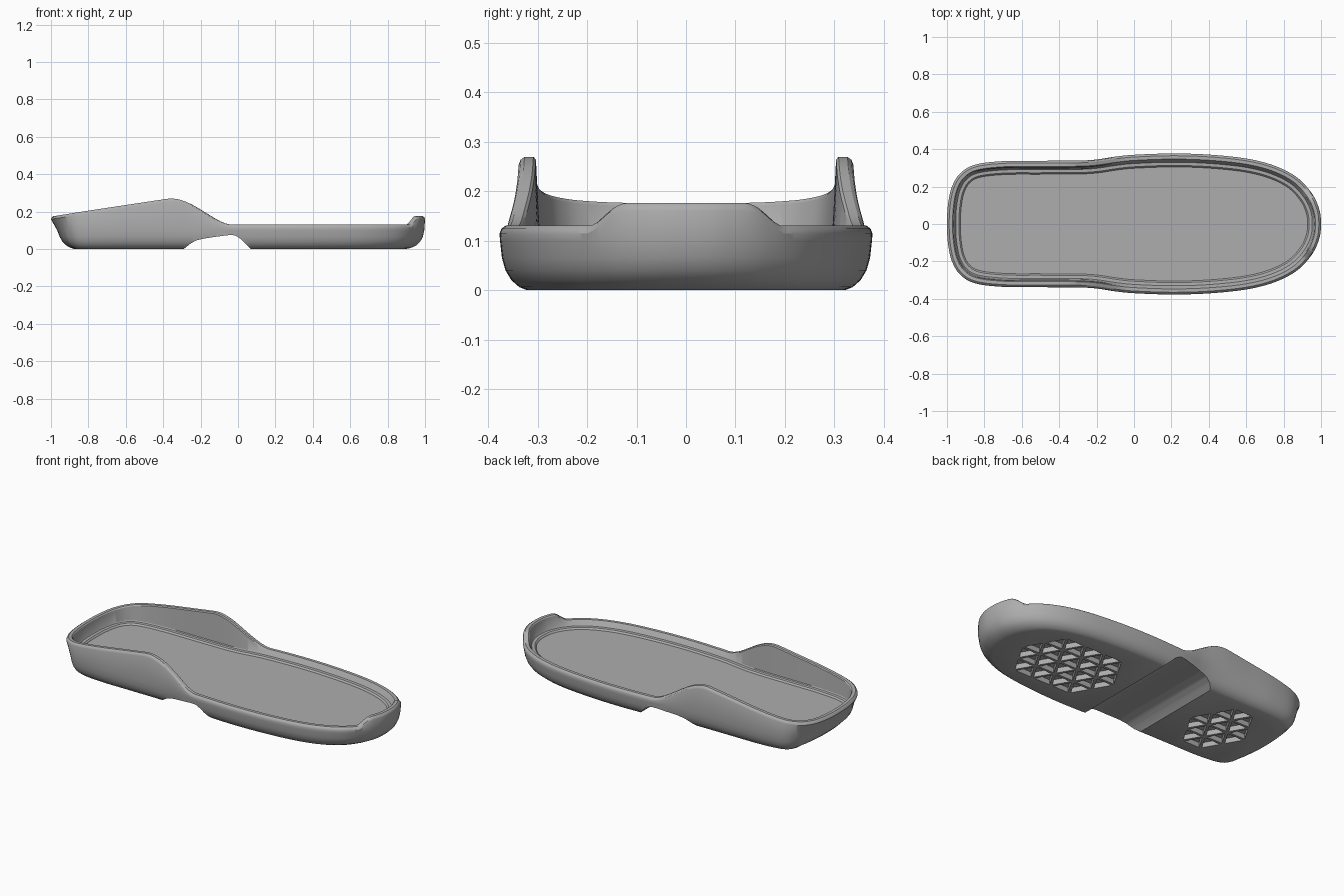
import bpy, bmesh, math
from mathutils import Vector

cube = bpy.data.objects.get("Cube")
if cube:
    bpy.data.objects.remove(cube, do_unlink=True)

# One grey material
grey = bpy.data.materials.new("mid_grey")
grey.use_nodes = True
color = (0.42, 0.42, 0.42, 1)
grey.diffuse_color = color
grey.node_tree.nodes["Principled BSDF"].inputs["Base Color"].default_value = color


def smooth(a, b, x):
    t = min(max((x - a) / (b - a), 0), 1)
    return t * t * (3 - 2 * t)


def rim_height(x):
    """High heel cup, low forefoot rim and a small toe bumper."""
    s = smooth(-0.38, -0.03, x)
    cup = 0.175 + 0.15 * (x + 1)
    return cup * (1 - s) + 0.13 * s + 0.046 * smooth(0.92, 0.975, x)


# Half outline from heel to toe, mirrored into a closed smooth curve
half = [(-1, 0), (-.995, .1), (-.975, .195), (-.93, .27), (-.85, .317),
        (-.7, .336), (-.5, .338), (-.3, .339), (-.2, .345), (-.1, .36),
        (0, .37), (.2, .377), (.4, .371), (.6, .35), (.75, .312),
        (.87, .25), (.95, .165), (.99, .08), (1, 0)]
ctrl = [Vector(p) for p in half]
ctrl += [Vector((x, -y)) for x, y in reversed(half[1:-1])]
STEPS = 8
outline = []
for i in range(len(ctrl)):
    a, b, c, d = (ctrl[(i + k - 1) % len(ctrl)] for k in range(4))
    for k in range(STEPS):
        t = k / STEPS
        outline.append(0.5 * (2 * b + (c - a) * t + (2 * a - 5 * b + 4 * c - d) * t ** 2
                              + (3 * b - a - 3 * c + d) * t ** 3))
count = len(outline)
normals = []
for i in range(count):
    t = (outline[(i + 1) % count] - outline[i - 1]).normalized()
    normals.append(Vector((-t.y, t.x)))

# Outer wall: height, then inset at the sides, heel and toe
outer = [(0, .055, .125, .1), (.006, .04, .105, .075), (.02, .024, .08, .045),
         (.04, .012, .06, .025), (.065, .005, .047, .012), (.1, .001, .033, .004)]
# Upper rim: inset, height below the rim top
rim = [(0, .016), (.004, .006), (.012, 0), (.03, 0), (.035, .006)]
# Inner wall, ledge and footbed: inset, height
inner = [(.043, .105), (.047, .1), (.064, .099), (.069, .095), (.072, .09)]

bm = bmesh.new()
rings = []


def add_ring(inset, height):
    ring = []
    for p, n in zip(outline, normals):
        q = p - n * inset(n)
        ring.append(bm.verts.new((q.x, q.y, height(p.x))))
    rings.append(ring)


def wall_inset(side, heel, toe):
    return lambda n: side + ((heel if n.x < 0 else toe) - side) * n.x ** 2


for z, side, heel, toe in outer:
    add_ring(wall_inset(side, heel, toe), lambda x: z)
for inset, drop in rim:
    add_ring(lambda n: inset, lambda x: rim_height(x) - drop)
for inset, z in inner:
    add_ring(lambda n: inset, lambda x: z)
for low, high in zip(rings, rings[1:]):
    for i in range(count):
        j = (i + 1) % count
        bm.faces.new((low[i], low[j], high[j], high[i]))
bm.faces.new(rings[0])
bm.faces.new(rings[-1])
bmesh.ops.recalc_face_normals(bm, faces=bm.faces)


def make_object(name, mesh_bm):
    mesh = bpy.data.meshes.new(name)
    mesh_bm.to_mesh(mesh)
    mesh_bm.free()
    obj = bpy.data.objects.new(name, mesh)
    bpy.context.collection.objects.link(obj)
    mesh.materials.append(grey)
    return obj


sole = make_object("shoe_sole", bm)


def add_prism(target, points, shift):
    base = [target.verts.new(p) for p in points]
    top = [target.verts.new(Vector(p) + Vector(shift)) for p in points]
    n = len(base)
    faces = [target.faces.new(base), target.faces.new(top)]
    for i in range(n):
        j = (i + 1) % n
        faces.append(target.faces.new((base[i], base[j], top[j], top[i])))
    bmesh.ops.recalc_face_normals(target, faces=faces)


# Arch groove across the underside
cut = bmesh.new()
arch = [(-.3, -.1), (-.3, -.01), (-.285, .004), (-.255, .028), (-.225, .045),
        (-.18, .056), (-.12, .065), (-.06, .073), (-.03, .075), (-.01, .07),
        (.015, .053), (.06, .008), (.08, -.01), (.08, -.1)]
add_prism(cut, [(x, -.6, z) for x, z in arch], (0, 1.2, 0))

# Triangular tread pockets under the forefoot and heel
SIDE = 0.13
ROW = SIDE * math.sqrt(3) / 2
for cx, rx, ry in ((.46, .34, .23), (-.585, .2, .2)):
    for row in range(-3, 3):
        for col in range(-5, 6):
            for up in (0, 1):
                x = (col + 0.5 * (row % 2) + 0.5 * (1 - up)) * SIDE
                y = (row + (1 if up else 2) / 3) * ROW
                if (x / rx) ** 2 + (y / ry) ** 2 > 1:
                    continue
                tri = []
                for k in range(3):
                    ang = math.radians((90 if up else -90) + 120 * k)
                    r = SIDE * 0.46
                    tri.append((cx + x + r * math.cos(ang), y + r * math.sin(ang), -.05))
                add_prism(cut, tri, (0, 0, .08))
cutter = make_object("underside_cutter", cut)
cutter.hide_render = True

# Carve the underside, then smooth the walls
mod = sole.modifiers.new("carve", 'BOOLEAN')
mod.operation = 'DIFFERENCE'
mod.solver = 'EXACT'
mod.object = cutter
for other in bpy.context.selected_objects:
    other.select_set(False)
bpy.context.view_layer.objects.active = sole
sole.select_set(True)
bpy.ops.object.modifier_apply(modifier=mod.name)
bpy.data.objects.remove(cutter, do_unlink=True)
bpy.ops.object.shade_smooth_by_angle(angle=math.radians(32))
